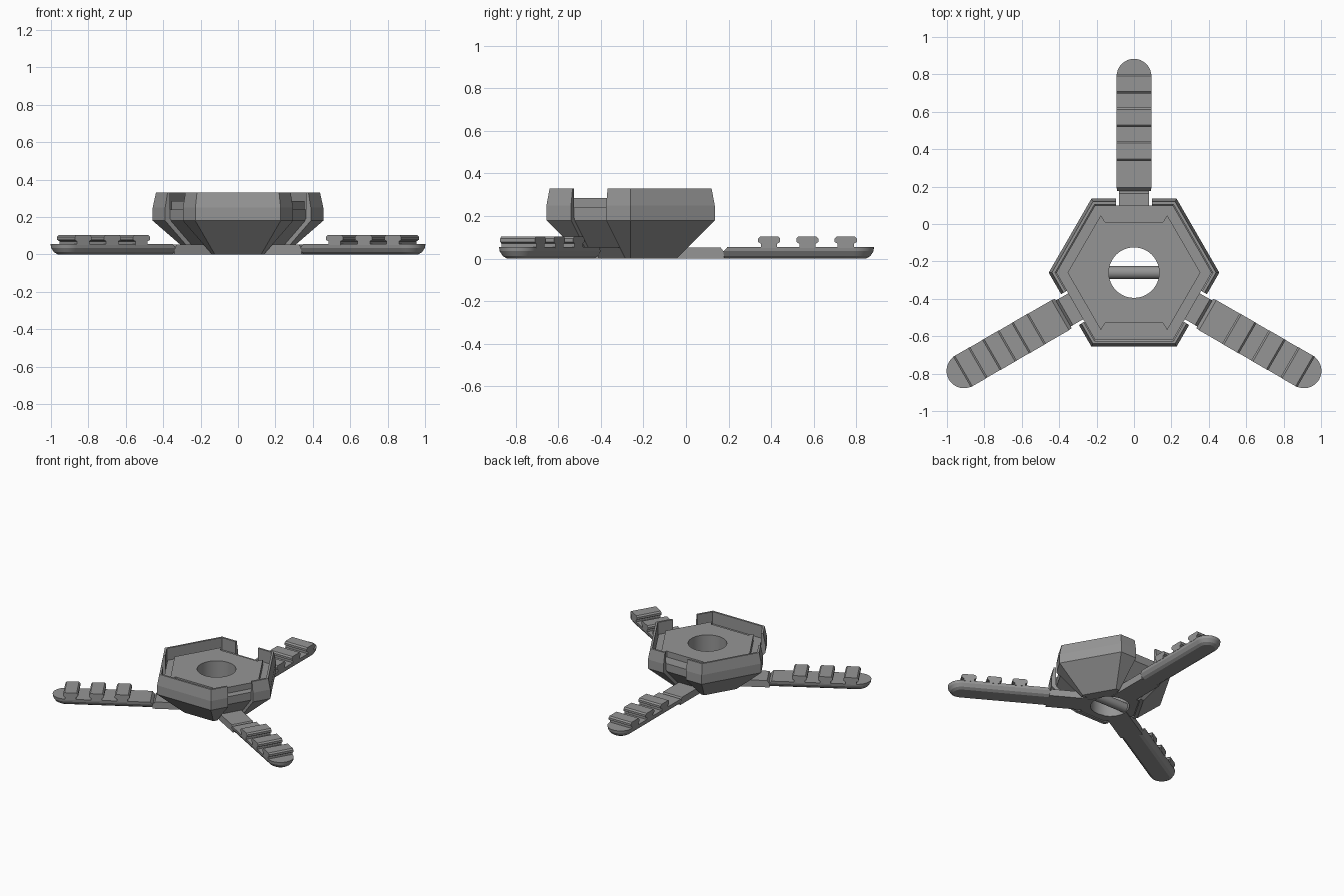
import bpy, bmesh, math
from mathutils import Matrix

if "Cube" in bpy.data.objects:
    bpy.data.objects.remove(bpy.data.objects["Cube"])

CENTRE = Matrix.Translation((0, -0.26, 0))
ARM_TURNS = [0, 120, 240]
C30 = math.cos(math.radians(30))

grey = bpy.data.materials.new("mid grey")
grey.diffuse_color = (0.3, 0.3, 0.3, 1)
grey.use_nodes = True
grey.node_tree.nodes["Principled BSDF"].inputs["Base Color"].default_value = grey.diffuse_color


def finish(name, bm, matrix=CENTRE):
    bmesh.ops.recalc_face_normals(bm, faces=bm.faces)
    mesh = bpy.data.meshes.new(name)
    bm.to_mesh(mesh)
    bm.free()
    mesh.transform(matrix)
    mesh.materials.append(grey)
    ob = bpy.data.objects.new(name, mesh)
    bpy.context.collection.objects.link(ob)
    return ob


def loft(rings, closed=False):
    """Skin a list of equal-length point rings, capped unless closed."""
    bm = bmesh.new()
    vs = [[bm.verts.new(p) for p in ring] for ring in rings]
    n = len(vs[0])
    pairs = list(zip(vs, vs[1:])) + ([(vs[-1], vs[0])] if closed else [])
    for a, b in pairs:
        for i in range(n):
            j = (i + 1) % n
            bm.faces.new((a[i], a[j], b[j], b[i]))
    if not closed:
        bm.faces.new(vs[0][::-1])
        bm.faces.new(vs[-1])
    return bm


def hexagon(apothem, z):
    r = apothem / C30
    return [(r * math.cos(math.radians(60 * i)), r * math.sin(math.radians(60 * i)), z)
            for i in range(6)]


def box(x0, x1, y0, y1, z0, z1):
    return loft([[(x0, y0, z), (x1, y0, z), (x1, y1, z), (x0, y1, z)] for z in (z0, z1)])


def cylinder(radius, z0, z1, sides=48):
    return loft([[(radius * math.cos(2 * math.pi * i / sides),
                   radius * math.sin(2 * math.pi * i / sides), z) for i in range(sides)]
                 for z in (z0, z1)])


def cut(ob, cutters):
    bpy.context.view_layer.objects.active = ob
    for c in cutters:
        mod = ob.modifiers.new("cut", 'BOOLEAN')
        mod.operation, mod.solver, mod.object = 'DIFFERENCE', 'EXACT', c
        bpy.ops.object.modifier_apply(modifier=mod.name)


def smooth(ob, angle=30):
    bpy.ops.object.select_all(action='DESELECT')
    ob.select_set(True)
    bpy.context.view_layer.objects.active = ob
    bpy.ops.object.shade_smooth_by_angle(angle=math.radians(angle))


def arm_matrix(deg):
    return CENTRE @ Matrix.Rotation(math.radians(deg), 4, 'Z')


# Cutters: central bore and the three arm slots
bore = finish("bore_cutter", cylinder(0.135, -0.1, 0.5))
slots = [finish("slot_cutter", box(-0.095, 0.095, 0.15, 0.6, -0.1, 0.5), arm_matrix(d))
         for d in ARM_TURNS]

# Outer shell: hexagonal cup with a tapered base and bevelled rim
shell_profile = [(0.215, 0), (0.395, 0.18), (0.395, 0.25), (0.38, 0.33),
                 (0.365, 0.33), (0.365, 0.192), (0.19, 0.016), (0.19, 0)]
shell = finish("outer_shell", loft([hexagon(a, z) for a, z in shell_profile], closed=True))
cut(shell, slots)

# Inner core inside the shell
core = finish("inner_core", loft([hexagon(a, z) for a, z in
                                  [(0.185, 0.004), (0.36, 0.18), (0.36, 0.24)]]))
cut(core, [bore])
smooth(core)

# Raised top plate with shallow notches on two opposite edges
quarter = [(0.355, 0), (0.1775, 0.307), (0.155, 0.27)]
half = quarter + [(-x, y) for x, y in quarter[::-1]]
outline = half + [(x, -y) for x, y in half[-2:0:-1]]
plate = finish("top_plate", loft([[(x, y, z) for x, y in outline] for z in (0.2, 0.285)]))
cut(plate, [bore])
smooth(plate)

# Cross bar through the bore
bar = finish("cross_bar", cylinder(0.035, -0.15, 0.15, 24),
             Matrix.Translation((0, -0.26, 0.04)) @ Matrix.Rotation(math.pi / 2, 4, 'Y'))
smooth(bar)


def arm_ring(w, z, start=0.437):
    """Arm outline: straight sides with a round tip."""
    tip = [(w * math.cos(math.pi * i / 16), 1.05 + w * math.sin(math.pi * i / 16), z)
           for i in range(17)]
    return [(w, start, z)] + tip + [(-w, start, z)]


for deg in ARM_TURNS:
    m = arm_matrix(deg)
    # Arm with a bevelled underside and a V groove at the hinge
    arm = finish("arm", loft([arm_ring(0.055, 0), arm_ring(0.075, 0.012), arm_ring(0.09, 0.035),
                              arm_ring(0.093, 0.055, 0.455)]), m)
    smooth(arm, 20)
    # Hinge root running under the body
    profile = [(0.1, 0), (0.44, 0), (0.437, 0.032), (0.423, 0.052), (0.1, 0.052)]
    root = finish("arm_root", loft([[(x, y, z) for y, z in profile] for x in (-0.08, 0.08)]), m)
    cut(root, [bore])
    # Rail pads: narrow stem under a bevelled cap
    for y in (0.65, 0.83, 1.01):
        side = [(0.038, 0.05), (0.038, 0.07), (0.052, 0.078), (0.052, 0.094), (0.042, 0.104)]
        pad = side + [(-dy, z) for dy, z in side[::-1]]
        finish("rail_pad", loft([[(x, y + dy, z) for dy, z in pad] for x in (-0.094, 0.094)]), m)

for c in [bore] + slots:
    bpy.data.objects.remove(c)
